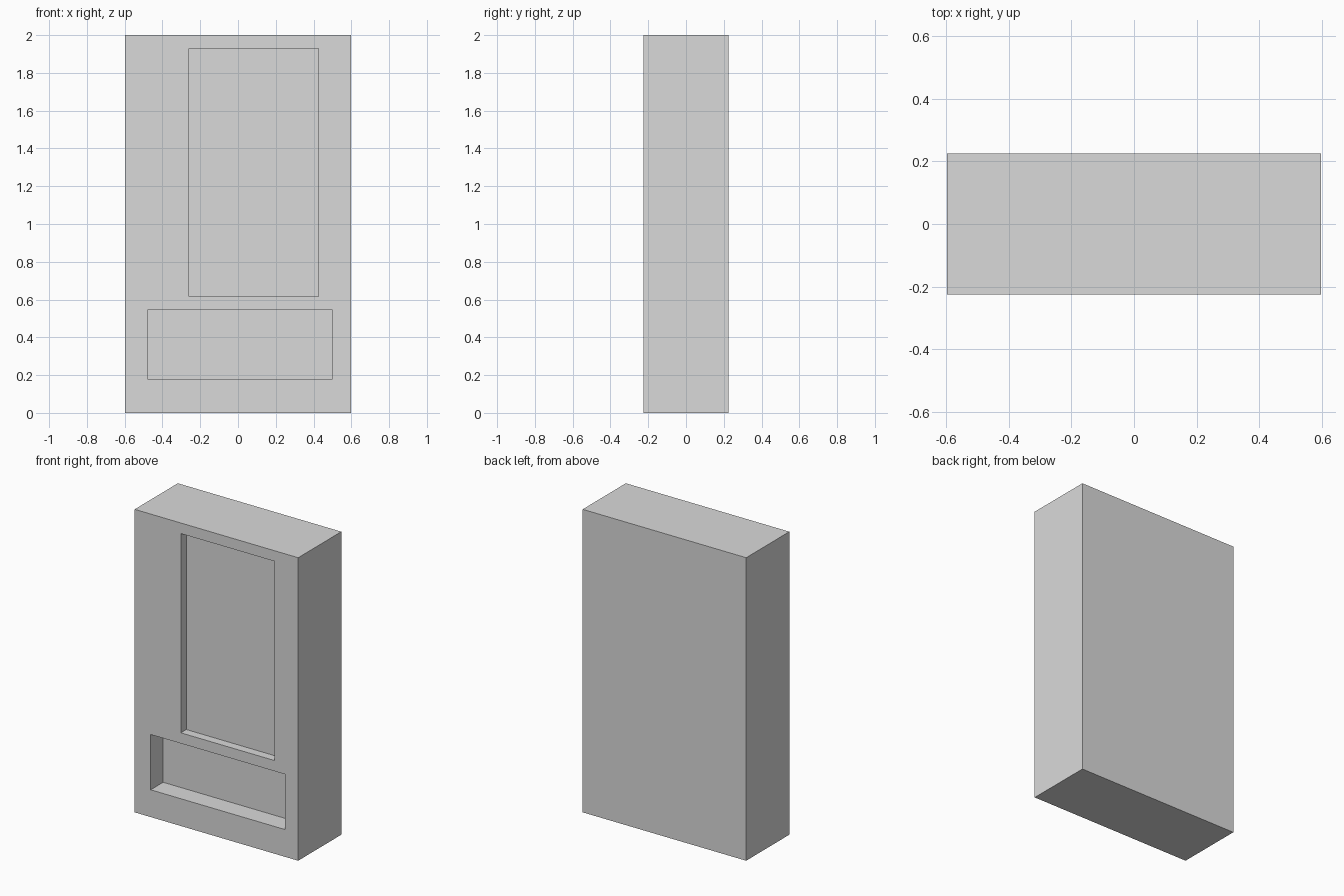
import bpy
import bmesh
from mathutils import Vector

default = bpy.data.objects.get("Cube")
if default:
    bpy.data.objects.remove(default, do_unlink=True)

WIDTH, DEPTH, HEIGHT = 1.194, 0.45, 2.0
FRONT = -DEPTH / 2

# One plain grey for the whole cabinet
grey = bpy.data.materials.new("light grey")
grey.use_nodes = True
colour = (0.7, 0.7, 0.7, 1.0)
grey.diffuse_color = colour
grey.node_tree.nodes["Principled BSDF"].inputs["Base Color"].default_value = colour


def front_faces(bm, low, high):
    """Faces of the front panel whose centre lies between two heights."""
    return [f for f in bm.faces
            if f.normal.y < -0.9 and low < f.calc_center_median().z < high]


def cut(bm, faces, point, normal):
    """Split only the given faces along a plane."""
    edges = {e for f in faces for e in f.edges}
    verts = {v for f in faces for v in f.verts}
    bmesh.ops.bisect_plane(bm, geom=list(verts) + list(edges) + list(faces),
                           plane_co=point, plane_no=normal)
    bm.normal_update()


def recess(bm, left, right, bottom, top, depth):
    """Sink a rectangular pocket into the front panel."""
    for z in (bottom, top):
        cut(bm, front_faces(bm, 0, HEIGHT), (0, 0, z), (0, 0, 1))
    for x in (left, right):
        cut(bm, front_faces(bm, bottom, top), (x, 0, 0), (1, 0, 0))
    pocket = [f for f in front_faces(bm, bottom, top)
              if left < f.calc_center_median().x < right]
    new = bmesh.ops.extrude_discrete_faces(bm, faces=pocket)["faces"]
    verts = list({v for f in new for v in f.verts})
    bmesh.ops.translate(bm, verts=verts, vec=Vector((0, depth, 0)))
    bm.normal_update()


# Cabinet body
bm = bmesh.new()
bmesh.ops.create_cube(bm, size=1)
bmesh.ops.scale(bm, vec=(WIDTH, DEPTH, HEIGHT), verts=bm.verts)
bmesh.ops.translate(bm, vec=(0, 0, HEIGHT / 2), verts=bm.verts)
bm.normal_update()

# Lower dispensing tray, then the tall shallow display window
recess(bm, -0.48, 0.50, 0.18, 0.545, 0.13)
recess(bm, -0.26, 0.425, 0.615, 1.93, 0.057)
bmesh.ops.recalc_face_normals(bm, faces=bm.faces)

mesh = bpy.data.meshes.new("cabinet_body")
bm.to_mesh(mesh)
bm.free()
mesh.materials.append(grey)
cabinet = bpy.data.objects.new("cabinet_body", mesh)
bpy.context.collection.objects.link(cabinet)
